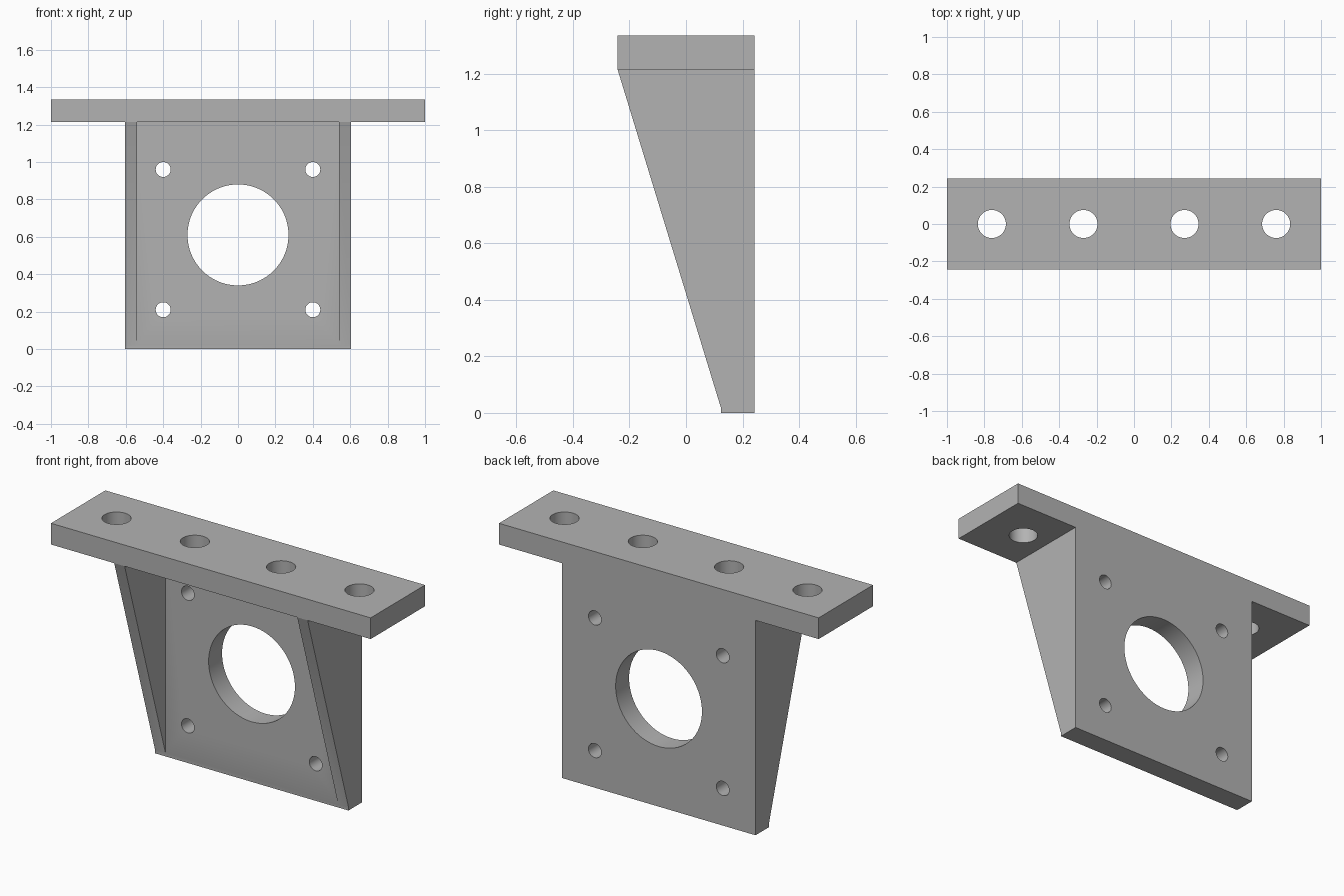
import bpy
import bmesh
from mathutils import Matrix, Vector

cube = bpy.data.objects.get("Cube")
if cube:
    bpy.data.objects.remove(cube, do_unlink=True)

metal = bpy.data.materials.new("plain_grey")
metal.use_nodes = True
GREY = (0.45, 0.45, 0.45, 1)
metal.diffuse_color = GREY
metal.node_tree.nodes["Principled BSDF"].inputs["Base Color"].default_value = GREY

HALF_DEPTH = 0.243
THICK = 0.12
SHELF_Z = 1.215
TOP_Z = SHELF_Z + THICK
PLATE_Y = HALF_DEPTH - THICK
HALF_WIDTH = 0.605
OVERLAP = 0.05


def add_object(name, bm):
    bmesh.ops.recalc_face_normals(bm, faces=bm.faces[:])
    mesh = bpy.data.meshes.new(name)
    bm.to_mesh(mesh)
    bm.free()
    mesh.materials.append(metal)
    obj = bpy.data.objects.new(name, mesh)
    bpy.context.collection.objects.link(obj)
    return obj


def prism(name, profile, x0, x1):
    """Extrude a (y, z) side profile from x0 to x1."""
    bm = bmesh.new()
    face = bm.faces.new([bm.verts.new((x0, y, z)) for y, z in profile])
    ext = bmesh.ops.extrude_face_region(bm, geom=[face])
    verts = [g for g in ext["geom"] if isinstance(g, bmesh.types.BMVert)]
    bmesh.ops.translate(bm, verts=verts, vec=Vector((x1 - x0, 0, 0)))
    return add_object(name, bm)


def drill(name, radius, location, axis, sides):
    bm = bmesh.new()
    turn = Matrix.Rotation(1.5707963, 4, "X") if axis == "Y" else Matrix()
    bmesh.ops.create_cone(bm, cap_ends=True, segments=sides, radius1=radius,
                          radius2=radius, depth=THICK * 2,
                          matrix=Matrix.Translation(location) @ turn)
    return add_object(name, bm)


def combine(target, tool, operation):
    mod = target.modifiers.new(tool.name, "BOOLEAN")
    mod.operation = operation
    mod.solver = "EXACT"
    mod.object = tool
    bpy.context.view_layer.objects.active = target
    bpy.ops.object.modifier_apply(modifier=mod.name)
    bpy.data.objects.remove(tool, do_unlink=True)


def box_profile(y0, y1, z0, z1):
    return [(y0, z0), (y1, z0), (y1, z1), (y0, z1)]


# Top mounting flange, joined to the upright face plate
bracket = prism("mounting_bracket",
                box_profile(-HALF_DEPTH, HALF_DEPTH, SHELF_Z, TOP_Z), -1, 1)
plate = prism("face_plate",
              box_profile(PLATE_Y, HALF_DEPTH, 0, SHELF_Z + OVERLAP),
              -HALF_WIDTH, HALF_WIDTH)
combine(bracket, plate, "UNION")

# Tapered side gussets
gusset_profile = [(PLATE_Y, 0.02), (PLATE_Y + OVERLAP, 0.02),
                  (PLATE_Y + OVERLAP, SHELF_Z + OVERLAP),
                  (-HALF_DEPTH + 0.001, SHELF_Z + OVERLAP),
                  (-HALF_DEPTH + 0.001, SHELF_Z)]
for side in (-1, 1):
    gusset = prism("side_gusset", gusset_profile, side * 0.54, side * HALF_WIDTH)
    combine(bracket, gusset, "UNION")

# Central bore and bolt holes through the face plate
mid_y = HALF_DEPTH - THICK / 2
holes = [drill("centre_bore", 0.27, (0, mid_y, 0.61), "Y", 96)]
for x in (-0.4, 0.4):
    for z in (0.21, 0.96):
        holes.append(drill("face_bolt_hole", 0.04, (x, mid_y, z), "Y", 48))

# Bolt holes through the flange
for x in (-0.76, -0.27, 0.27, 0.76):
    holes.append(drill("flange_bolt_hole", 0.075,
                       (x, 0, SHELF_Z + THICK / 2), "Z", 48))
for hole in holes:
    combine(bracket, hole, "DIFFERENCE")

# Smooth bores with crisp edges
bpy.ops.object.select_all(action="DESELECT")
bracket.select_set(True)
bpy.context.view_layer.objects.active = bracket
bpy.ops.object.shade_smooth_by_angle(angle=0.5)
